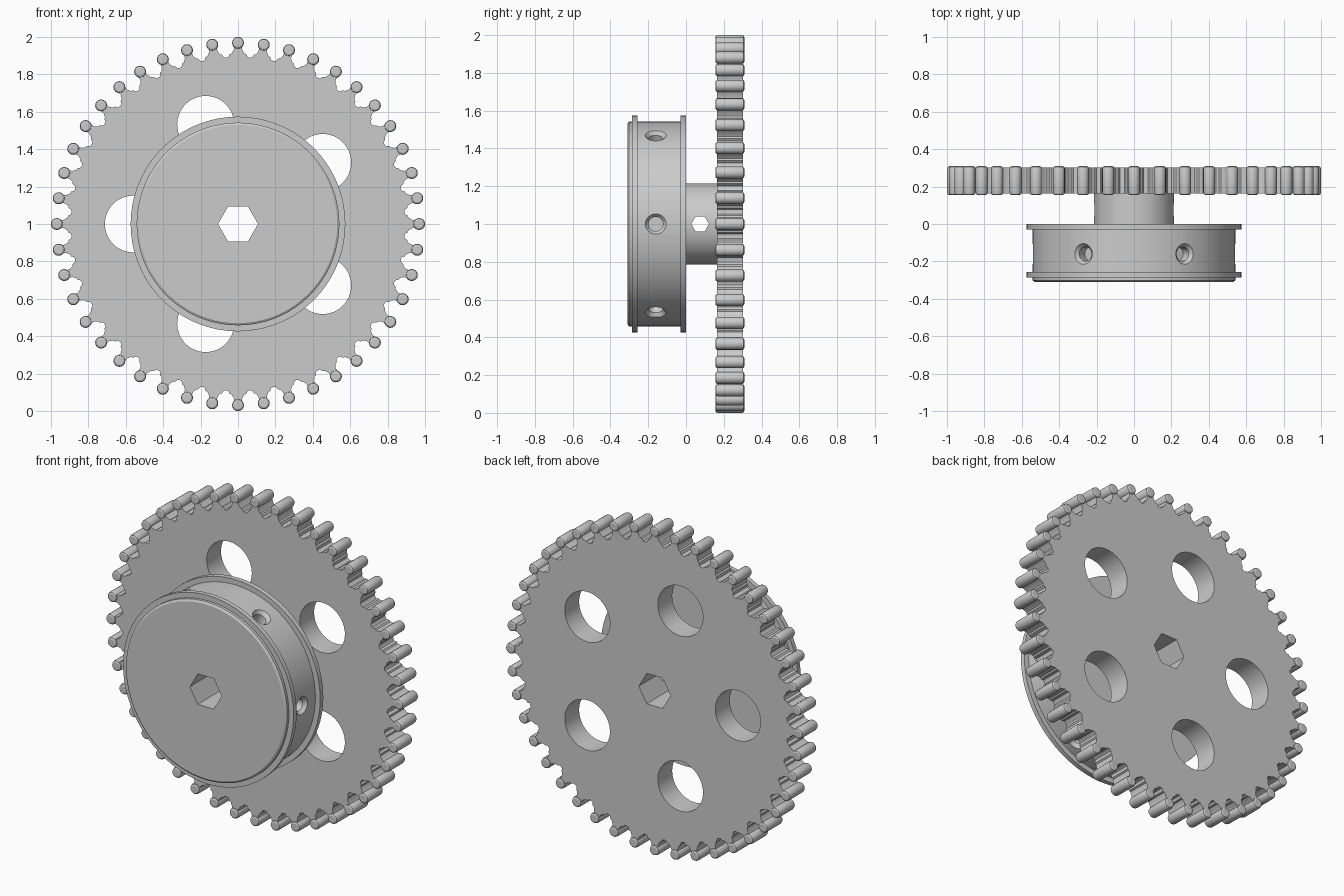
import bpy, bmesh
from math import sin, cos, pi, radians
from mathutils import Matrix, Vector

if "Cube" in bpy.data.objects:
    bpy.data.objects.remove(bpy.data.objects["Cube"])

CENTRE = Vector((0, 0, 1))
TEETH = 44


def add_object(name, mesh):
    obj = bpy.data.objects.new(name, mesh)
    bpy.context.collection.objects.link(obj)
    return obj


def lathe(bm, profile, sides, origin):
    """Revolve (radius, y) points around the y axis; ends lie on the axis."""
    rings = []
    for r, y in profile:
        n = 1 if r == 0 else sides
        rings.append([bm.verts.new(origin + Vector((r * cos(2 * pi * i / sides), y, r * sin(2 * pi * i / sides))))
                      for i in range(n)])
    for a, b in zip(rings, rings[1:]):
        for i in range(sides):
            j = (i + 1) % sides
            quad = [a[i % len(a)], a[j % len(a)], b[j % len(b)], b[i % len(b)]]
            bm.faces.new(list(dict.fromkeys(quad)))


def lathe_object(name, profile, sides, origins=(CENTRE,)):
    bm = bmesh.new()
    for o in origins:
        lathe(bm, profile, sides, o)
    bmesh.ops.recalc_face_normals(bm, faces=bm.faces)
    mesh = bpy.data.meshes.new(name)
    bm.to_mesh(mesh)
    bm.free()
    return add_object(name, mesh)


def cut(target, cutter):
    cutter.hide_render = True
    mod = target.modifiers.new("cut", 'BOOLEAN')
    mod.operation, mod.solver, mod.object = 'DIFFERENCE', 'EXACT', cutter
    bpy.context.view_layer.objects.active = target
    bpy.ops.object.modifier_apply(modifier=mod.name)
    bpy.data.objects.remove(cutter)


def circle(r, n, cx=0, cy=0):
    return [(cx + r * cos(2 * pi * i / n), cy + r * sin(2 * pi * i / n)) for i in range(n)]


# Gear plate: toothed outline, five round windows and hexagonal bore
tooth = [(-.064, .889), (-.052, .892), (-.044, .908), (-.034, .911), (-.023, .930), (-.019, .965),
         (.019, .965), (.023, .930), (.034, .911), (.044, .908), (.052, .892)]
outline = []
for k in range(TEETH):
    a = 2 * pi * k / TEETH
    outline += [(r * cos(a) - t * sin(a), r * sin(a) + t * cos(a)) for t, r in tooth]
loops = [outline, circle(.107, 6)]
for k in range(5):
    a = radians(36 + 72 * k)
    loops.append(circle(.152, 48, .56 * cos(a), .56 * sin(a)))

curve = bpy.data.curves.new("gear_plate", 'CURVE')
curve.dimensions, curve.fill_mode, curve.extrude = '2D', 'BOTH', .069
for pts in loops:
    s = curve.splines.new('POLY')
    s.points.add(len(pts) - 1)
    for p, (x, y) in zip(s.points, pts):
        p.co = (x, y, 0, 1)
    s.use_cyclic_u = True
gear = add_object("gear_plate", curve)
gear.rotation_euler.x = pi / 2
gear.location = (0, .232, 1)
bpy.context.view_layer.objects.active = gear
gear.select_set(True)
bpy.ops.object.convert(target='MESH')

# Chamfered round pins on the tooth tips
pin = [(0, .155), (.021, .155), (.029, .159), (.032, .168), (.032, .296), (.029, .305), (.021, .309), (0, .309)]
spots = [CENTRE + .968 * Vector((cos(2 * pi * k / TEETH), 0, sin(2 * pi * k / TEETH))) for k in range(TEETH)]
pins = lathe_object("tooth_pins", pin, 16, spots)

# Flanged drum with the narrow hub behind it
drum = lathe_object("drum_and_hub", [
    (0, -.31), (.53, -.31), (.542, -.302), (.542, -.285), (.574, -.285), (.574, -.257), (.542, -.257),
    (.542, -.03), (.574, -.03), (.574, 0), (.215, 0), (.215, .164), (0, .164)], 72)

# Hexagonal bore through the drum, hexagonal cross hole through the hub
cut(drum, lathe_object("bore_cutter", [(0, -.5), (.107, -.5), (.107, .5), (0, .5)], 6))
cross = lathe_object("cross_cutter", [(0, -.4), (.047, -.4), (.047, .4), (0, .4)], 6, [Vector((0, 0, 0))])
# map the cutter's y axis to x and its corners to y
cross.data.transform(Matrix(((0, 1, 0, 0), (1, 0, 0, 0), (0, 0, -1, 0), (0, 0, 0, 1))))
cross.data.transform(Matrix.Translation((0, .075, 1)))
cross.data.flip_normals() if Matrix(((0, 1, 0), (1, 0, 0), (0, 0, -1))).determinant() < 0 else None
cut(drum, cross)

# Six countersunk blind holes around the drum
for k in range(6):
    hole = lathe_object("hole_cutter", [(0, .46), (.038, .46), (.038, .52), (.056, .542), (.056, .65), (0, .65)],
                        24, [Vector((0, 0, 0))])
    a = radians(60 * k)
    hole.data.transform(Matrix.Translation((0, -.16, 1)) @ Matrix.Rotation(-a, 4, 'Y') @ Matrix.Rotation(-pi / 2, 4, 'Z'))
    cut(drum, hole)

# Smooth round surfaces, keeping edges sharp
for o in bpy.data.objects:
    o.select_set(True)
bpy.ops.object.shade_smooth_by_angle(angle=radians(25))
